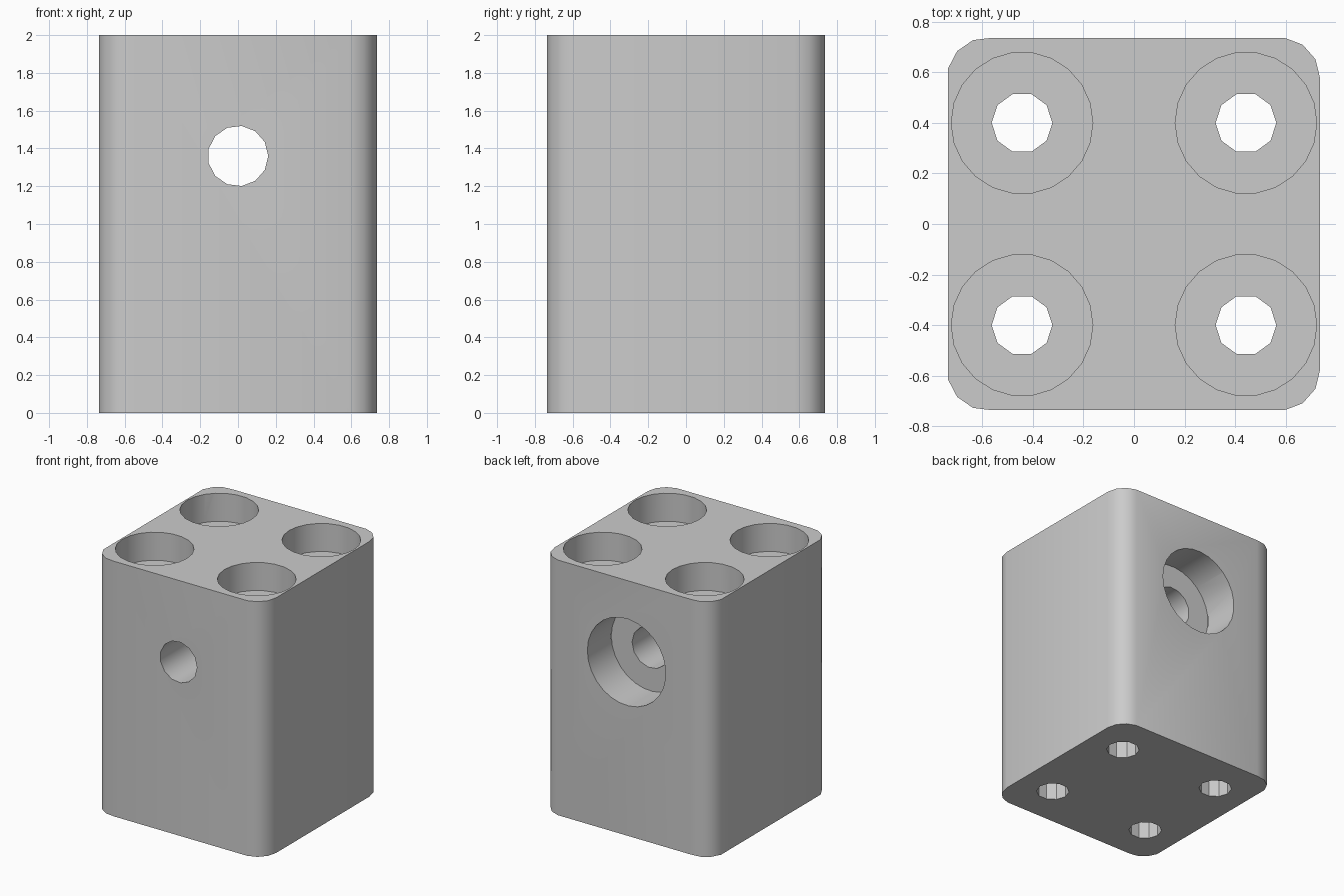
import bpy, bmesh, math
from mathutils import Matrix, Vector
from mathutils.geometry import convex_hull_2d

cube = bpy.data.objects.get("Cube")
if cube:
    bpy.data.objects.remove(cube, do_unlink=True)

HEIGHT = 2.0
CORE = 0.578          # half width of the square inside the rounded corners
CORNER_R = 0.16
CROSS_Z = 1.36        # height of the horizontal bore

grey = bpy.data.materials.new("plain grey")
grey.use_nodes = True
colour = (0.6, 0.6, 0.6, 1)
grey.diffuse_color = colour
grey.node_tree.nodes["Principled BSDF"].inputs["Base Color"].default_value = colour


def ring(radius, sides):
    return [Vector((radius * math.cos(math.tau * k / sides),
                    radius * math.sin(math.tau * k / sides))) for k in range(sides)]


def prism(name, outline, depth, matrix=Matrix()):
    """Extrude a flat outline along its local z and place it."""
    bm = bmesh.new()
    face = bm.faces.new([bm.verts.new((p.x, p.y, 0)) for p in outline])
    top = bmesh.ops.extrude_face_region(bm, geom=[face])["geom"]
    bmesh.ops.translate(bm, vec=(0, 0, depth),
                        verts=[v for v in top if isinstance(v, bmesh.types.BMVert)])
    bm.transform(matrix)
    bmesh.ops.recalc_face_normals(bm, faces=bm.faces)
    mesh = bpy.data.meshes.new(name)
    bm.to_mesh(mesh)
    bm.free()
    mesh.materials.append(grey)
    obj = bpy.data.objects.new(name, mesh)
    bpy.context.collection.objects.link(obj)
    return obj


# Block with rounded upright corners
points = [p + Vector((sx * CORE, sy * CORE))
          for sx in (-1, 1) for sy in (-1, 1) for p in ring(CORNER_R, 13)]
outline = [points[i] - Vector((0.002, 0)) for i in convex_hull_2d(points)]
block = prism("block", outline, HEIGHT)

# Four upright bolt holes with wide recesses at the top
cutters = []
for sx in (-1, 1):
    for sy in (-1, 1):
        x, y = sx * 0.443, sy * 0.4
        cutters.append(prism("bolt_hole_cutter", ring(0.12, 10), HEIGHT + 0.2,
                             Matrix.Translation((x, y, -0.1))))
        cutters.append(prism("bolt_recess_cutter", ring(0.28, 22), 0.4,
                             Matrix.Translation((x, y, HEIGHT - 0.22))))

# Horizontal bore, front to back, with a wide recess at the back
turn = Matrix.Rotation(math.pi / 2, 4, "X")
cutters.append(prism("cross_bore_cutter", ring(CORNER_R, 13), 2,
                     Matrix.Translation((0, 1, CROSS_Z)) @ turn))
cutters.append(prism("cross_recess_cutter", ring(0.34, 27), 0.56,
                     Matrix.Translation((0, 1, CROSS_Z)) @ turn))

# Cut every hole, then drop the cutters
bpy.ops.object.select_all(action="DESELECT")
block.select_set(True)
bpy.context.view_layer.objects.active = block
for cutter in cutters:
    cutter.hide_render = True
    cut = block.modifiers.new("cut", "BOOLEAN")
    cut.operation = "DIFFERENCE"
    cut.solver = "EXACT"
    cut.object = cutter
    bpy.ops.object.modifier_apply(modifier=cut.name)
    bpy.data.objects.remove(cutter, do_unlink=True)

bpy.ops.object.shade_smooth_by_angle(angle=math.radians(30))
